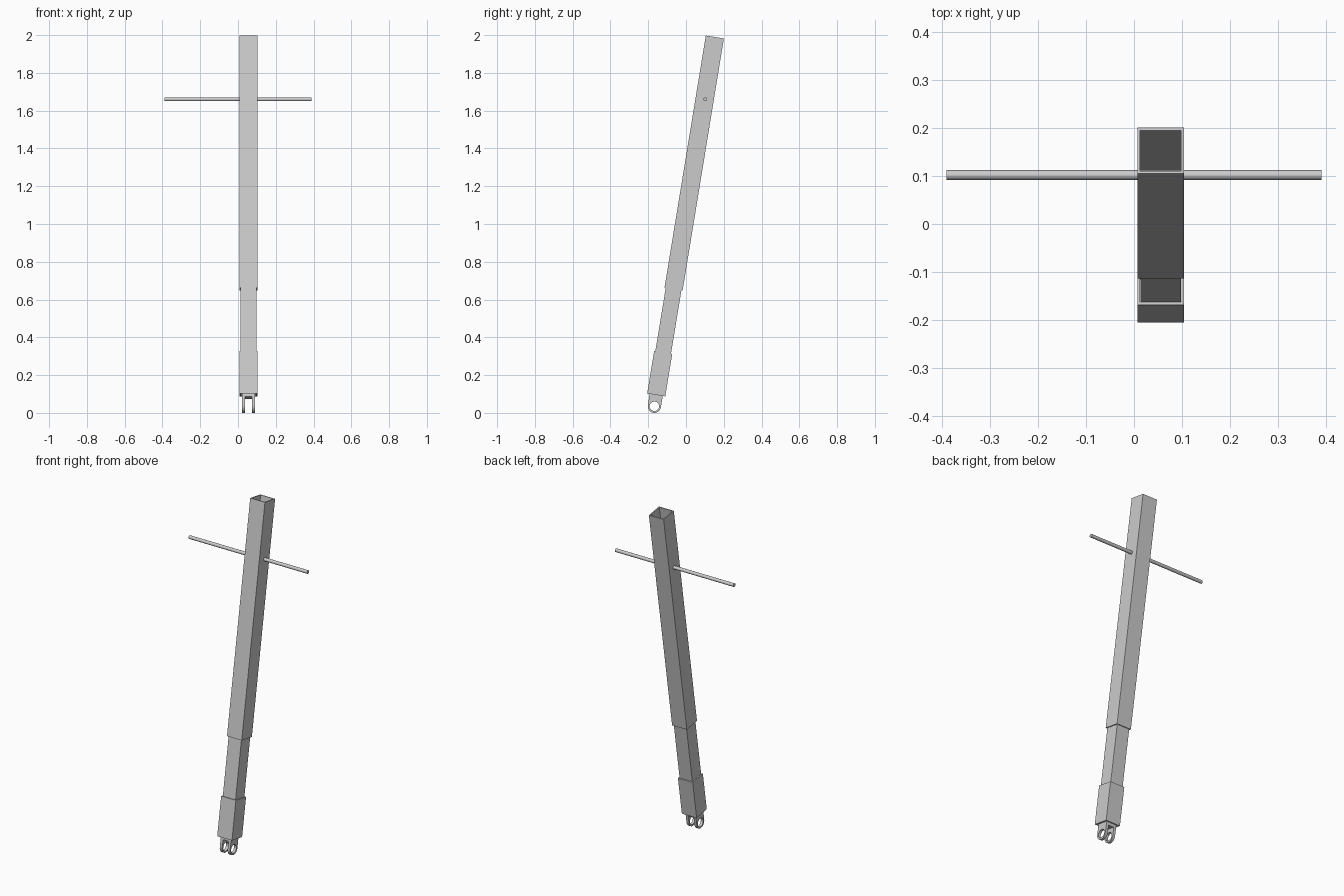
import bpy, bmesh, math
from mathutils import Matrix

if "Cube" in bpy.data.objects:
    bpy.data.objects.remove(bpy.data.objects["Cube"])

CX = 0.0555
# Leaning frame: origin at the eye centre, local z runs up the post
LEAN = Matrix.Translation((CX, -0.1675, 0.035)) @ Matrix.Rotation(math.radians(-9.3), 4, 'X')
# Maps profile (u, v, depth) to (y, z, x)
SIDE = Matrix(((0, 0, 1, 0), (1, 0, 0, 0), (0, 1, 0, 0), (0, 0, 0, 1)))


def finish(name, bm, matrix):
    bmesh.ops.transform(bm, matrix=matrix, verts=bm.verts)
    bmesh.ops.recalc_face_normals(bm, faces=bm.faces)
    me = bpy.data.meshes.new(name)
    bm.to_mesh(me)
    bm.free()
    ob = bpy.data.objects.new(name, me)
    bpy.context.collection.objects.link(ob)
    return ob


def hollow_prism(name, outer, inner, z0, z1, matrix):
    """Extrude the band between two matching outlines."""
    bm = bmesh.new()
    loops = [[bm.verts.new((u, v, z)) for u, v in prof]
             for prof, z in ((outer, z0), (outer, z1), (inner, z1), (inner, z0))]
    n = len(outer)
    for k in range(4):
        a, b = loops[k], loops[(k + 1) % 4]
        for i in range(n):
            j = (i + 1) % n
            bm.faces.new((a[i], a[j], b[j], b[i]))
    return finish(name, bm, matrix)


def square(w):
    h = w / 2
    return [(-h, -h), (h, -h), (h, h), (-h, h)]


def smooth(ob):
    bpy.ops.object.select_all(action='DESELECT')
    ob.select_set(True)
    bpy.context.view_layer.objects.active = ob
    bpy.ops.object.shade_smooth_by_angle(angle=math.radians(30))


# Telescoping square tubes
for name, width, wall, z0, z1 in (
        ("upper_tube", 0.097, 0.006, 0.629, 1.981),
        ("inner_tube", 0.084, 0.006, 0.063, 1.25),
        ("lower_sleeve", 0.097, 0.006, 0.061, 0.289)):
    hollow_prism(name, square(width), square(width - 2 * wall), z0, z1, LEAN)

# Clevis lugs: round at the bottom, square at the top, with a pin hole
N, R, HOLE, TOP = 32, 0.035, 0.025, 0.064
outer, inner = [], []
for i in range(N):
    a = 2 * math.pi * i / N
    c, s = math.cos(a), math.sin(a)
    inner.append((HOLE * c, HOLE * s))
    if i <= N // 2:
        m = max(abs(c), abs(s))
        outer.append((R * c / m, TOP * s / m))
    else:
        outer.append((R * c, R * s))
for side, name in ((-1, "left_lug"), (1, "right_lug")):
    x = side * 0.026
    smooth(hollow_prism(name, outer, inner, x - 0.008 * side + (0), x + 0.008 * side, LEAN @ SIDE))

# Bridge joining the lugs
bm = bmesh.new()
bmesh.ops.create_cube(bm, size=1)
finish("clevis_bridge", bm, LEAN @ Matrix.Translation((0, 0, 0.055))
       @ Matrix.Diagonal((0.068, 0.07, 0.018, 1)))

# Cross handle through the upper tube
bm = bmesh.new()
bmesh.ops.create_cone(bm, cap_ends=True, segments=24, radius1=0.01, radius2=0.01, depth=0.78)
smooth(finish("cross_handle", bm,
              Matrix.Translation((0, 0.102, 1.66)) @ Matrix.Rotation(math.pi / 2, 4, 'Y')))
